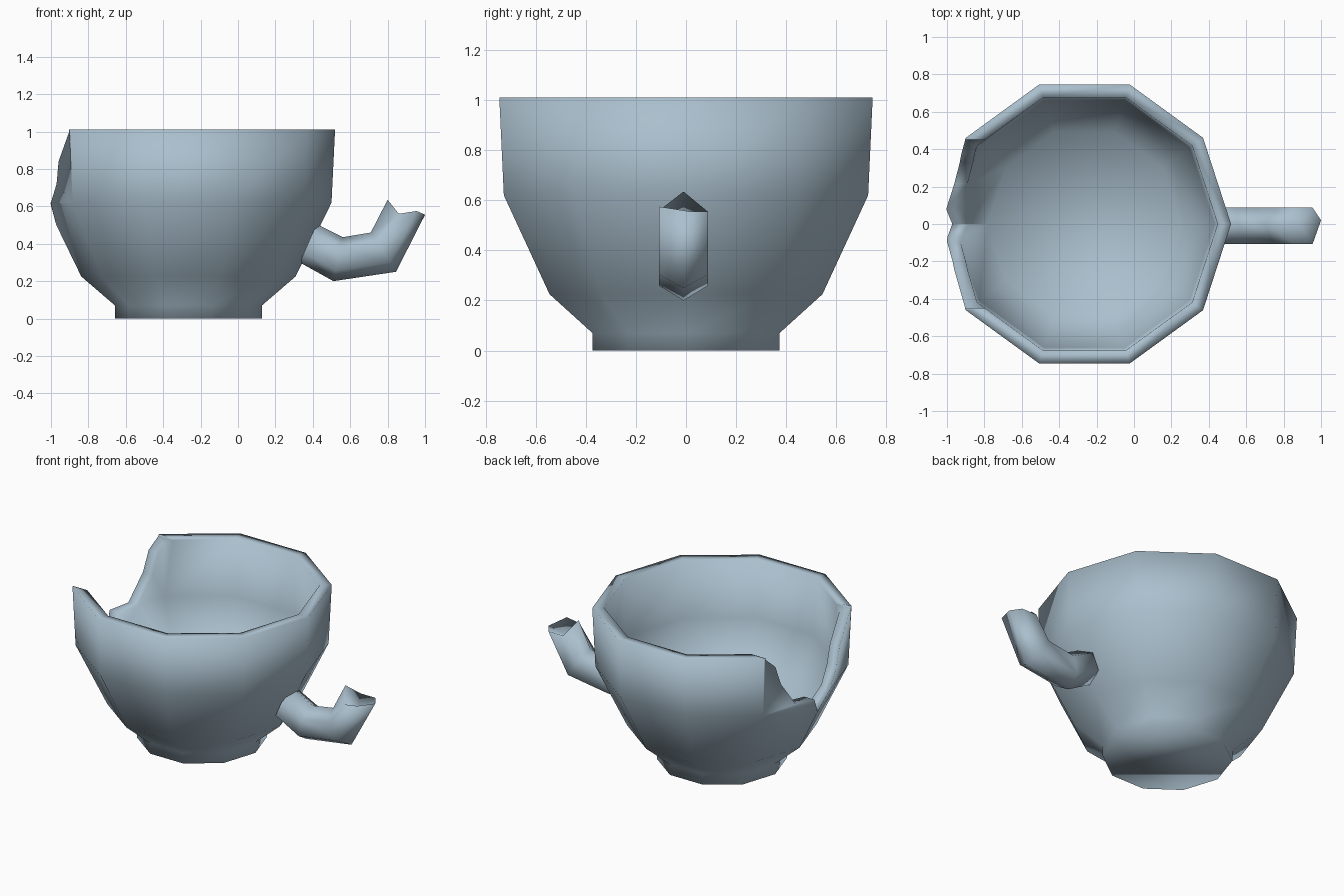
import bpy, bmesh, math
from mathutils import Vector

if "Cube" in bpy.data.objects:
    bpy.data.objects.remove(bpy.data.objects["Cube"])

CX = -0.265  # bowl axis

glaze = bpy.data.materials.new("pale blue grey")
glaze.diffuse_color = (0.40, 0.52, 0.61, 1)
glaze.use_nodes = True
glaze.node_tree.nodes["Principled BSDF"].inputs["Base Color"].default_value = glaze.diffuse_color


def make_object(name, bm):
    bmesh.ops.recalc_face_normals(bm, faces=bm.faces)
    mesh = bpy.data.meshes.new(name)
    bm.to_mesh(mesh)
    bm.free()
    mesh.materials.append(glaze)
    ob = bpy.data.objects.new(name, mesh)
    bpy.context.collection.objects.link(ob)
    return ob


def skin(bm, rings):
    """Join equal closed rings of points with quads; return the vertex rings."""
    loops = [[bm.verts.new(p) for p in ring] for ring in rings]
    n = len(loops[0])
    for a, b in zip(loops, loops[1:]):
        for i in range(n):
            j = (i + 1) % n
            bm.faces.new((a[i], a[j], b[j], b[i]))
    return loops


def smooth(ob):
    for p in ob.data.polygons:
        p.use_smooth = True


# Bowl: ten-sided, from the flat foot up the outside, over the rim, down to a flat floor
profile = [(0.393, 0.0), (0.393, 0.07), (0.573, 0.225), (0.765, 0.62), (0.784, 1.01),
           (0.712, 1.01), (0.695, 0.63), (0.517, 0.32)]
bm = bmesh.new()
rings = [[(CX + r * math.cos(k * math.tau / 10), r * math.sin(k * math.tau / 10), z)
          for k in range(10)] for r, z in profile]
loops = skin(bm, rings)
bm.faces.new(loops[0])
bm.faces.new(loops[-1])
bowl = make_object("bowl", bm)

# Broken gap in the left wall, cut with a jagged prism (y, z outline)
gap = [(0.45, 1.2), (0.45, 1.0), (0.376, 0.93), (0.33, 0.80), (0.215, 0.63),
       (0.08, 0.62), (0.0, 0.50), (-0.07, 0.60), (-0.2, 0.72), (-0.25, 0.84),
       (-0.45, 1.0), (-0.45, 1.2)]
bm = bmesh.new()
loops = skin(bm, [[(x, y, z) for y, z in gap] for x in (-1.3, -0.62)])
for loop in loops:
    bm.faces.new(loop)
cutter = make_object("gap_cutter", bm)
cutter.hide_render = True

mod = bowl.modifiers.new("gap", 'BOOLEAN')
mod.operation = 'DIFFERENCE'
mod.solver = 'EXACT'
mod.object = cutter
bpy.context.view_layer.objects.active = bowl
bowl.select_set(True)
bpy.ops.object.modifier_apply(modifier=mod.name)
bpy.data.objects.remove(cutter)
smooth(bowl)

# Handle stub: six-sided tube; each section given by its lower and upper ridge (x, z)
sections = [((0.33, 0.30), (0.42, 0.505)), ((0.51, 0.20), (0.56, 0.435)),
            ((0.845, 0.25), (0.71, 0.46))]
YM, HW = -0.01, 0.097


def hexagon(low, high):
    a, b = Vector((low[0], YM, low[1])), Vector((high[0], YM, high[1]))
    side = Vector((0, HW, 0))
    return [a, a.lerp(b, 0.25) + side, a.lerp(b, 0.75) + side,
            b, a.lerp(b, 0.75) - side, a.lerp(b, 0.25) - side]


# Jagged snapped end
snapped = [(1.0, 0.02, 0.555), (0.955, 0.087, 0.555), (0.845, 0.087, 0.555),
           (0.80, YM, 0.635), (0.86, -0.107, 0.56), (0.955, -0.107, 0.575)]
bm = bmesh.new()
loops = skin(bm, [hexagon(*s) for s in sections] + [snapped])
bm.faces.new(loops[0])
pit = bm.verts.new((0.89, YM, 0.51))
for i in range(6):
    bm.faces.new((loops[-1][i], loops[-1][(i + 1) % 6], pit))
handle = make_object("broken_handle", bm)
smooth(handle)
